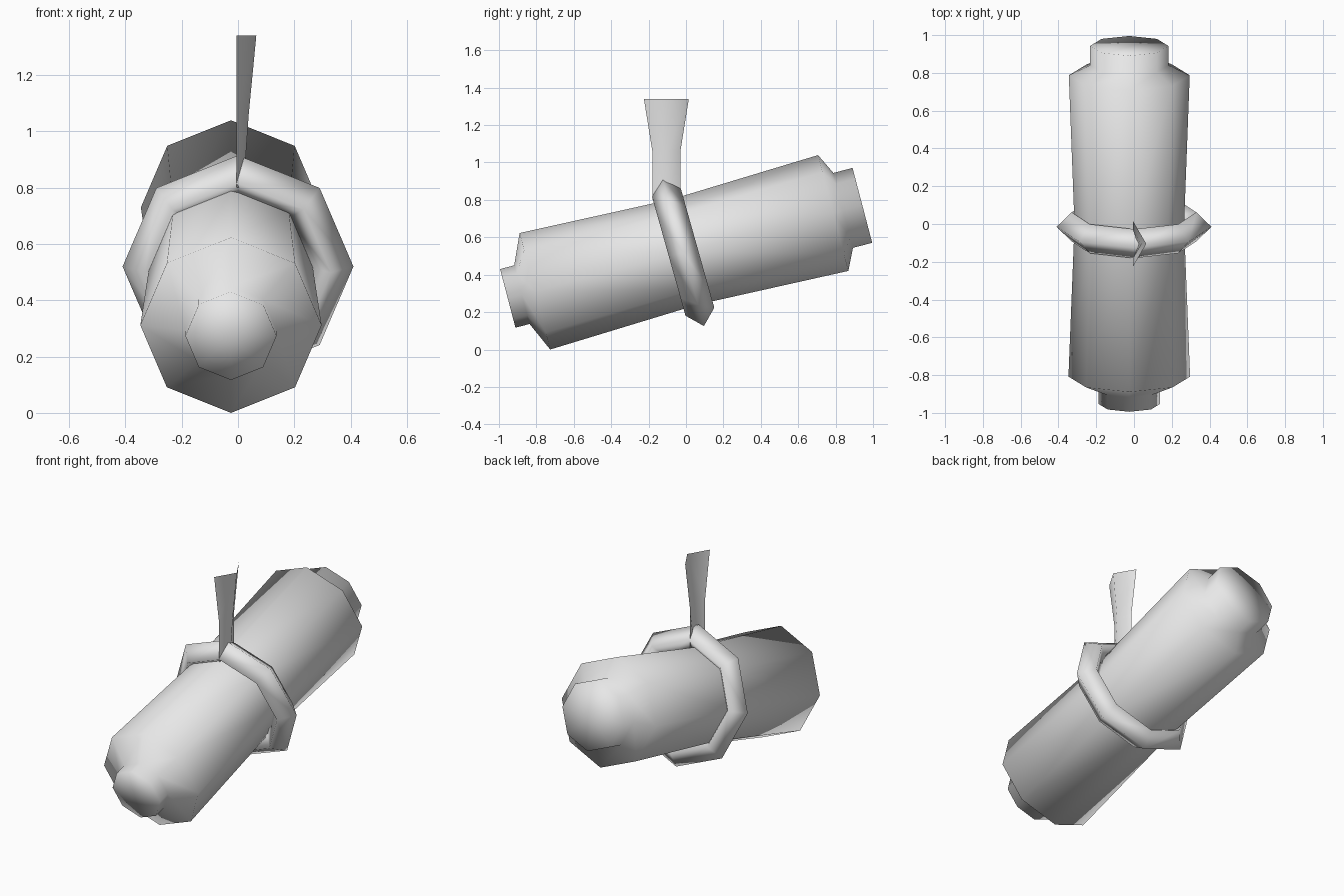
import bpy, bmesh, math

cube = bpy.data.objects.get("Cube")
if cube:
    bpy.data.objects.remove(cube, do_unlink=True)

grey = bpy.data.materials.new("light_grey")
grey.use_nodes = True
grey.diffuse_color = (0.8, 0.8, 0.8, 1)
grey.node_tree.nodes["Principled BSDF"].inputs["Base Color"].default_value = (0.8, 0.8, 0.8, 1)


def finish(obj):
    """Grey material and smooth shading over the whole part."""
    obj.data.materials.clear()
    obj.data.materials.append(grey)
    for p in obj.data.polygons:
        p.use_smooth = True
    return obj


def add_mesh(name, bm):
    mesh = bpy.data.meshes.new(name)
    bm.to_mesh(mesh)
    bm.free()
    obj = bpy.data.objects.new(name, mesh)
    bpy.context.collection.objects.link(obj)
    return finish(obj)


def tilt(degrees):
    """Turns local z to point backwards and up by the given angle."""
    return (-math.radians(90 - degrees), 0, 0)


# Lamp housing: eight-sided turned profile of (distance along axis, radius)
SIDES = 8
profile = [(-0.98, 0.162), (-0.902, 0.162), (-0.83, 0.322), (0, 0.29),
           (0.819, 0.32), (0.874, 0.207), (0.98, 0.207)]
bm = bmesh.new()
rings = []
for t, r in profile:
    rings.append([bm.verts.new((r * math.cos(k * math.tau / SIDES),
                                r * math.sin(k * math.tau / SIDES), t))
                  for k in range(SIDES)])
for a, b in zip(rings, rings[1:]):
    for k in range(SIDES):
        n = (k + 1) % SIDES
        bm.faces.new((a[k], a[n], b[n], b[k]))
# End caps as fans around a centre point
for ring, t in ((rings[0], profile[0][0]), (rings[-1], profile[-1][0])):
    centre = bm.verts.new((0, 0, t))
    for k in range(SIDES):
        bm.faces.new((ring[k], ring[(k + 1) % SIDES], centre))
bmesh.ops.recalc_face_normals(bm, faces=bm.faces)
housing = add_mesh("lamp_housing", bm)
housing.location = (-0.025, -0.005, 0.522)
housing.rotation_euler = tilt(14.7)

# Clamp ring around the waist
bpy.ops.mesh.primitive_torus_add(major_segments=8, minor_segments=4,
                                 major_radius=0.33, minor_radius=0.08,
                                 location=(0, -0.015, 0.52), rotation=tilt(15.7))
clamp = bpy.context.object
clamp.name = "clamp_ring"
finish(clamp)

# Hanger: folded sheet, flared at the top; rows of (z, half width, fold depth)
rows = [(0.80, 0.075, 0.025), (1.06, 0.075, 0.043), (1.34, 0.12, 0.07)]
bm = bmesh.new()
strips = [[bm.verts.new((-0.005, -0.105 - w, z)),
           bm.verts.new((-0.005 + d, -0.105, z)),
           bm.verts.new((-0.005, -0.105 + w, z))] for z, w, d in rows]
for a, b in zip(strips, strips[1:]):
    for k in range(2):
        bm.faces.new((a[k], a[k + 1], b[k + 1], b[k]))
add_mesh("hanger", bm)
